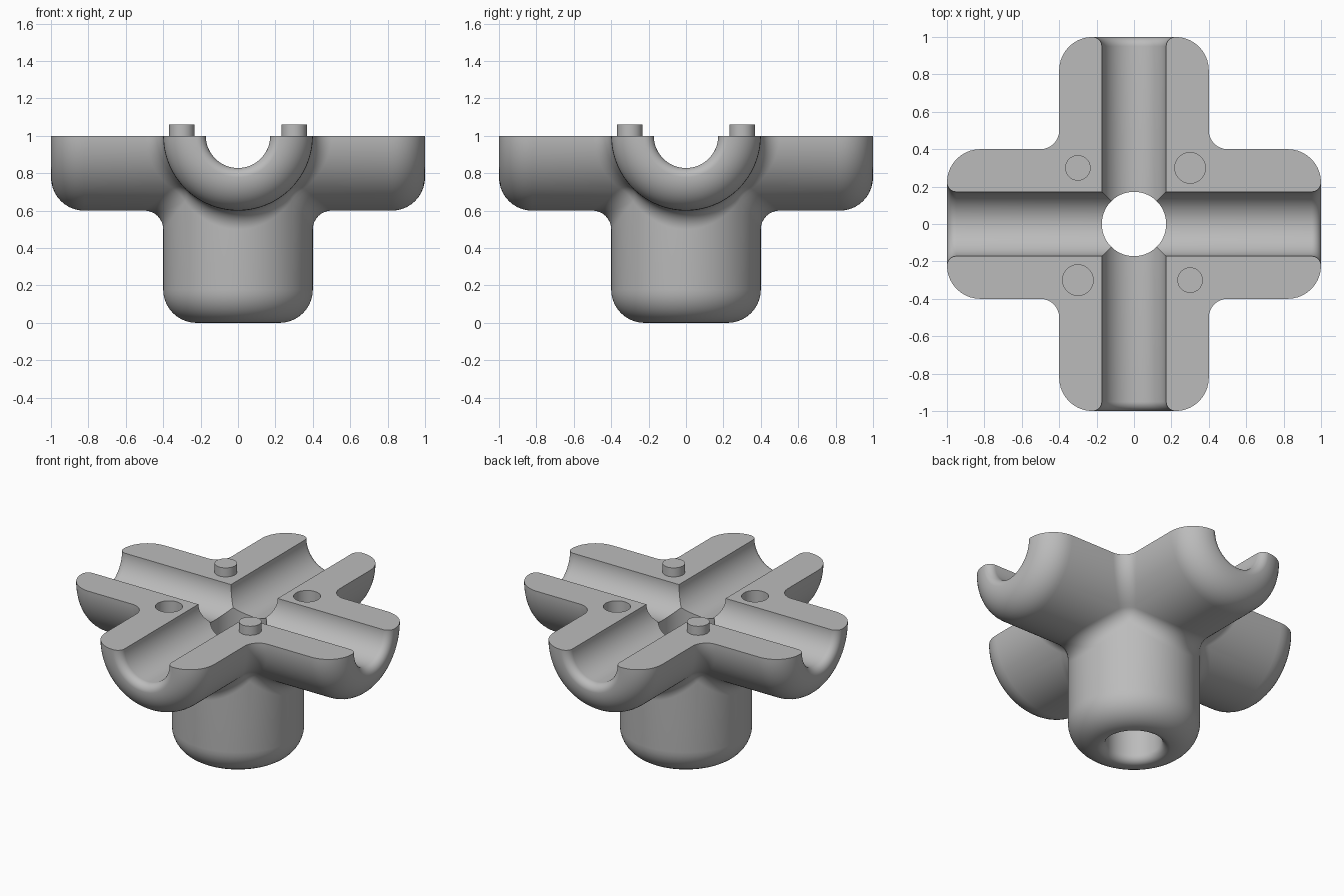
import bpy, bmesh
from math import sin, cos, pi
from mathutils import Vector

cube = bpy.data.objects.get("Cube")
if cube:
    bpy.data.objects.remove(cube, do_unlink=True)

TUBE, BORE, FILLET = 0.4, 0.172, 0.1   # outer radius, bore radius, joint fillet
REACH = TUBE + FILLET
OUT_R, IN_R = 0.178, 0.05              # end roundings, outside and bore mouth
N, M = 32, 10                          # steps per quarter turn, steps per fillet

grey = bpy.data.materials.new("grey plastic")
grey.use_nodes = True
grey.diffuse_color = (0.5, 0.5, 0.5, 1)
grey.node_tree.nodes["Principled BSDF"].inputs["Base Color"].default_value = (0.5, 0.5, 0.5, 1)


def axis_point(i, a, b, c):
    """Point with a along axis i, b and c along the next two axes."""
    p = Vector((0, 0, 0))
    p[i], p[(i + 1) % 3], p[(i + 2) % 3] = a, b, c
    return p


def add_grid(bm, rows, place):
    verts = [[bm.verts.new(place(p)) for p in row] for row in rows]
    for r0, r1 in zip(verts, verts[1:]):
        for k in range(len(r0) - 1):
            bm.faces.new((r0[k], r0[k + 1], r1[k + 1], r1[k]))


def arm_rows(i):
    """Quarter of one hollow arm: outer wall, rounded end, bore wall."""
    rows = []
    for s in range(N + 1):
        f = s / N * pi / 2
        start = max(cos(f), sin(f))
        prof = [(REACH * start, TUBE)]
        for k in range(M + 1):
            t = k / M * pi / 2
            prof.append((1 - OUT_R + OUT_R * sin(t), TUBE - OUT_R + OUT_R * cos(t)))
        for k in range(M + 1):
            t = k / M * pi / 2
            prof.append((1 - IN_R + IN_R * cos(t), BORE + IN_R - IN_R * sin(t)))
        prof.append((BORE * start, BORE))
        rows.append([axis_point(i, a, r * cos(f), r * sin(f)) for a, r in prof])
    return rows


def fillet_rows(i):
    """Rolling-ball fillet between arm i and the next one."""
    rows = []
    for s in range(N // 2 + 1):
        t = s / N * pi / 2
        c = axis_point(i, REACH * cos(t), REACH * cos(t), REACH * sin(t))
        d0 = axis_point(i, 0, -cos(t), -sin(t))
        d1 = axis_point(i, -cos(t), 0, -sin(t))
        rows.append([c + FILLET * d0.lerp(d1, k / M).normalized() for k in range(M + 1)])
    return rows


def add_corner(bm, place):
    """Spherical triangle where three fillets meet."""
    c = Vector((1, 1, 1)) * REACH / 2 ** 0.5
    d = [axis_point(i, 0, -1, -1) for i in range(3)]
    rows = []
    for a in range(M + 1):
        row = []
        for b in range(M + 1 - a):
            n = (d[0] * (M - a - b) + d[1] * b + d[2] * a).normalized()
            row.append(bm.verts.new(place(c + n * FILLET)))
        rows.append(row)
    for r0, r1 in zip(rows, rows[1:]):
        for k in range(len(r1)):
            bm.faces.new((r0[k], r0[k + 1], r1[k]))
            if k + 1 < len(r1):
                bm.faces.new((r0[k + 1], r1[k + 1], r1[k]))


def make_cylinder(name, x, y, radius, low, high):
    bpy.ops.mesh.primitive_cylinder_add(vertices=48, radius=radius, depth=high - low,
                                        location=(x, y, (low + high) / 2))
    ob = bpy.context.object
    ob.name = name
    ob.data.materials.append(grey)
    return ob


# Hollow body: four half arms and the full stem, one quadrant at a time
bm = bmesh.new()
for sx in (1, -1):
    for sy in (1, -1):
        def place(p):
            return Vector((sx * p.x, sy * p.y, 1 - p.z))
        for axis in range(3):
            add_grid(bm, arm_rows(axis), place)
            add_grid(bm, fillet_rows(axis), place)
        add_corner(bm, place)
bmesh.ops.remove_doubles(bm, verts=bm.verts, dist=0.0001)

# Flat mating faces on top
rim = [e for e in bm.edges if e.is_boundary]
bmesh.ops.holes_fill(bm, edges=rim, sides=0)
bmesh.ops.recalc_face_normals(bm, faces=bm.faces)
mesh = bpy.data.meshes.new("connector_body")
bm.to_mesh(mesh)
bm.free()
mesh.materials.append(grey)
body = bpy.data.objects.new("connector_body", mesh)
bpy.context.collection.objects.link(body)

# Peg sockets
for s in (1, -1):
    cutter = make_cylinder("socket_cutter", 0.3 * s, 0.3 * s, 0.082, 0.92, 1.1)
    cutter.hide_render = True
    mod = body.modifiers.new("socket", "BOOLEAN")
    mod.operation = "DIFFERENCE"
    mod.solver = "EXACT"
    mod.object = cutter
    bpy.context.view_layer.objects.active = body
    bpy.ops.object.modifier_apply(modifier=mod.name)
    bpy.data.objects.remove(cutter, do_unlink=True)

# Locating pegs
pegs = [make_cylinder("peg_" + side, 0.3 * s, -0.3 * s, 0.068, 0.98, 1.06)
        for side, s in (("left", 1), ("right", -1))]

bpy.ops.object.select_all(action="DESELECT")
for ob in [body] + pegs:
    ob.select_set(True)
bpy.context.view_layer.objects.active = body
bpy.ops.object.shade_smooth_by_angle(angle=pi / 6)
